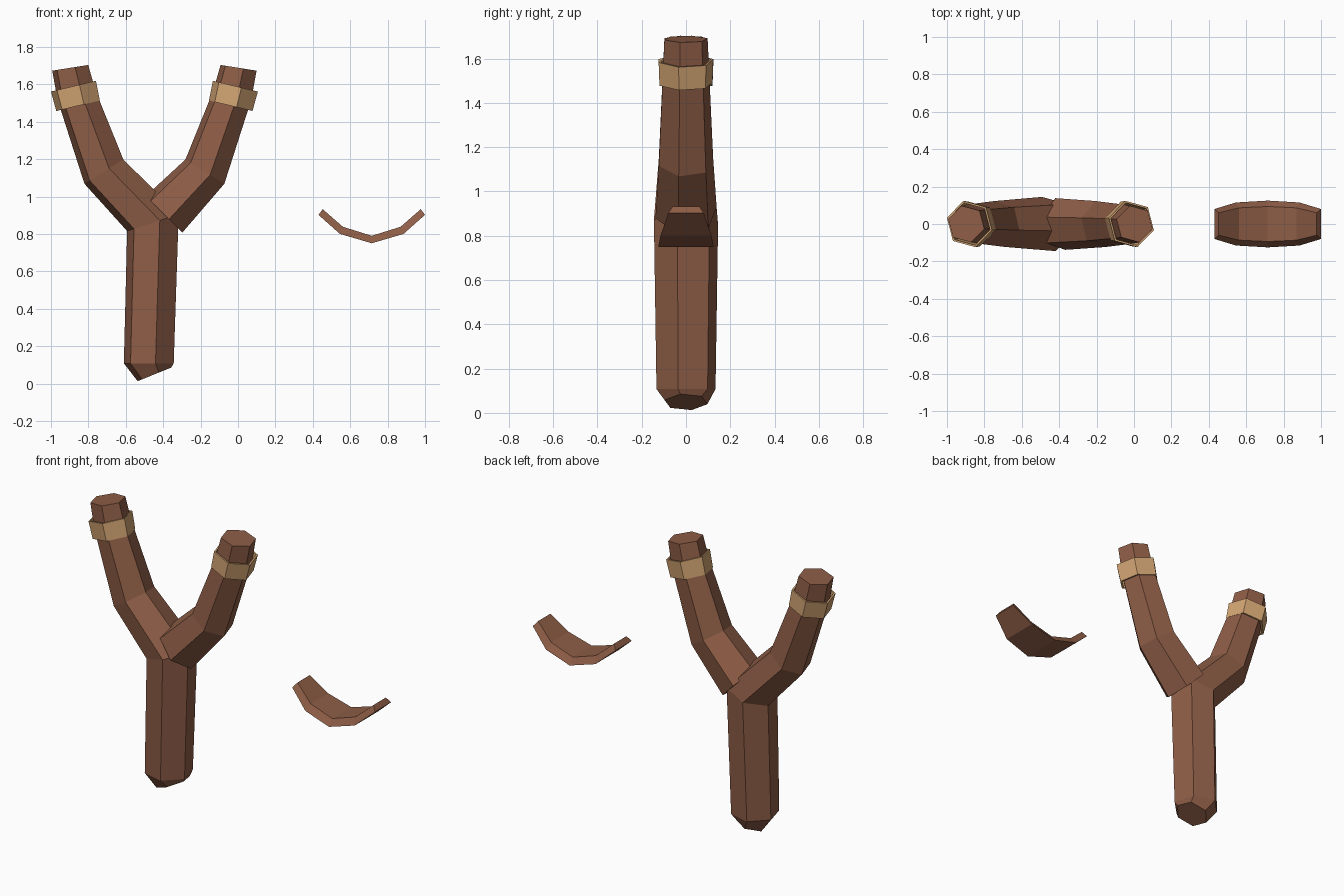
import bpy, bmesh
from math import cos, sin, radians
from mathutils import Vector

cube = bpy.data.objects.get("Cube")
if cube:
    bpy.data.objects.remove(cube, do_unlink=True)


def make_material(name, rgb):
    mat = bpy.data.materials.new(name)
    mat.use_nodes = True
    color = (*rgb, 1)
    mat.diffuse_color = color
    mat.node_tree.nodes["Principled BSDF"].inputs["Base Color"].default_value = color
    return mat


brown = make_material("warm brown wood", (0.27, 0.11, 0.062))
tan = make_material("tan wrap", (0.64, 0.37, 0.17))


def hex_ring(x, z, radius, tilt):
    """Hexagon around (x, 0, z), tilted in the XZ plane."""
    across = Vector((cos(radians(tilt)), 0, sin(radians(tilt))))
    points = []
    for i in range(6):
        a = radians(45 + 60 * i)
        points.append(Vector((x, 0, z)) + across * radius * cos(a)
                      + Vector((0, radius * sin(a), 0)))
    return points


def loft(name, rings, mat, closed=False):
    """Skin matching rings; cap the ends, or join last to first."""
    bm = bmesh.new()
    loops = [[bm.verts.new(p) for p in ring] for ring in rings]
    pairs = list(zip(loops, loops[1:]))
    if closed:
        pairs.append((loops[-1], loops[0]))
    else:
        bm.faces.new(loops[0])
        bm.faces.new(loops[-1])
    for a, b in pairs:
        for i in range(len(a)):
            j = (i + 1) % len(a)
            bm.faces.new((a[i], a[j], b[j], b[i]))
    bmesh.ops.recalc_face_normals(bm, faces=bm.faces)
    mesh = bpy.data.meshes.new(name)
    bm.to_mesh(mesh)
    bm.free()
    mesh.materials.append(mat)
    obj = bpy.data.objects.new(name, mesh)
    bpy.context.collection.objects.link(obj)
    return obj


MID = -0.447  # fork centre line


def arm_rings(side):
    """Bend, wrap and tip sections; side is -1 or 1."""
    sections = [(0.27, 1.133, 0.127, 32), (0.416, 1.54, 0.108, 14),
                (0.45, 1.688, 0.101, 9)]
    return [hex_ring(MID + side * x, z, r, -side * t) for x, z, r, t in sections]


# Handle flowing into one arm of the fork
handle = [hex_ring(-0.447, 0.049, 0.1, 22), hex_ring(-0.477, 0.108, 0.138, 0),
          hex_ring(-0.455, 0.86, 0.15, 18)]
loft("handle_and_right_arm", handle + arm_rings(-1), brown)

# Second arm, butted into the side of the first
loft("left_arm", [hex_ring(-0.395, 0.905, 0.143, -45)] + arm_rings(1), brown)

# Hollow wraps near the arm tips
for name, side in (("right_wrap", -1), ("left_wrap", 1)):
    low = (MID + side * 0.408, 1.485)
    high = (MID + side * 0.433, 1.59)
    tilt = -side * 13.5
    loft(name, [hex_ring(*low, 0.124, tilt), hex_ring(*high, 0.128, tilt),
                hex_ring(*high, 0.117, tilt), hex_ring(*low, 0.11, tilt)],
         tan, closed=True)

# Curved sling pouch: narrow ends, chamfered upper edges
outer = [(0.285, 0.902, 0.08), (0.17, 0.8, 0.115), (0, 0.75, 0.125)]
inner = [(0.262, 0.932), (0.154, 0.838), (0, 0.79)]
half = []
for (ox, oz, w), (ix, iz) in zip(outer, inner):
    half.append([(-ox, -w, oz), (-ox, w, oz), (-ix, w * 0.75, iz), (-ix, -w * 0.75, iz)])
other = [[(-x, y, z) for x, y, z in ring] for ring in reversed(half[:-1])]
pouch = loft("sling_pouch", half + other, brown)
pouch.location.x = 0.715
